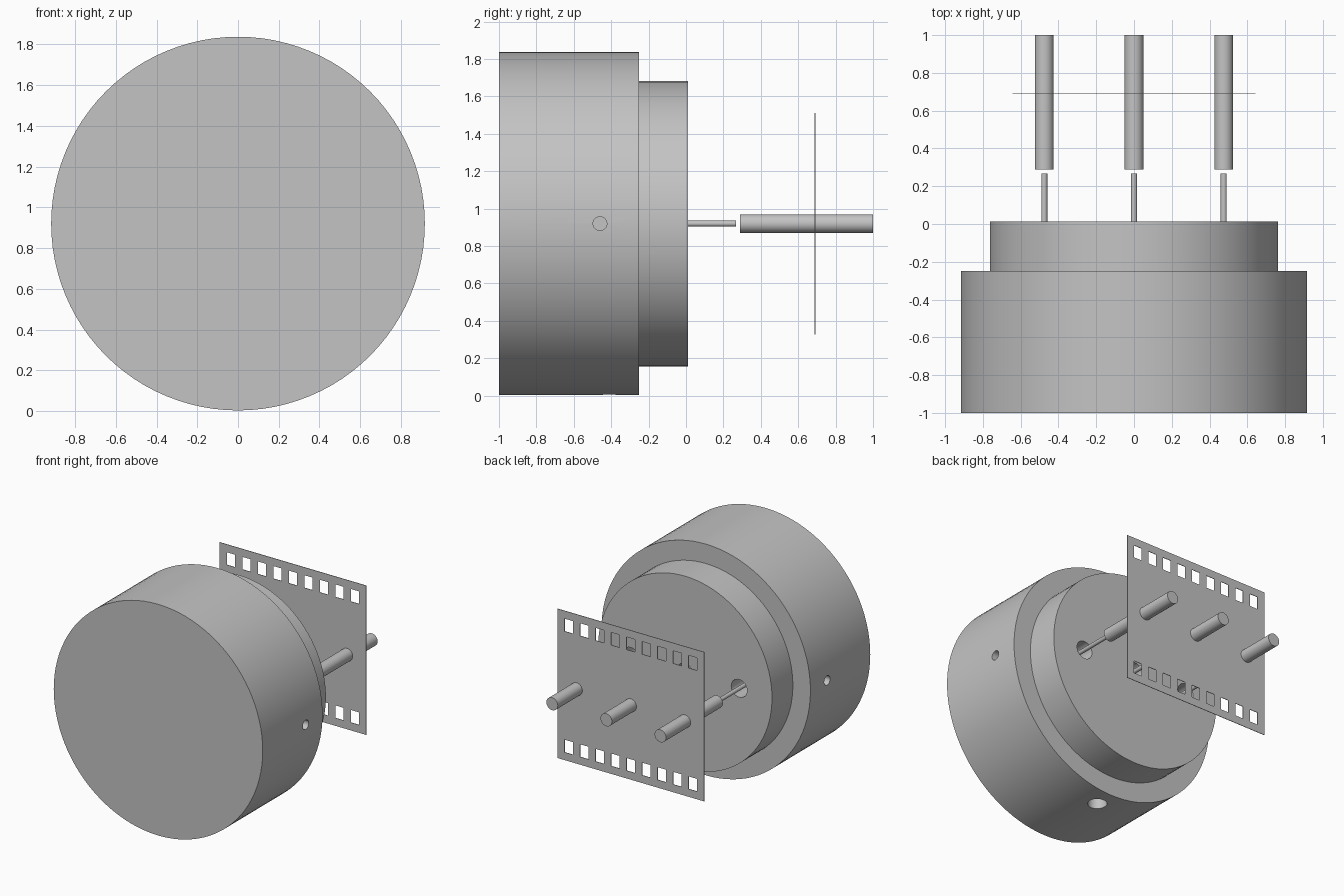
import bpy
import bmesh
from math import radians

if "Cube" in bpy.data.objects:
    bpy.data.objects.remove(bpy.data.objects["Cube"], do_unlink=True)

AXIS_Z = 0.92
ROD_X = (-0.475, 0, 0.475)

grey = bpy.data.materials.new("plain grey")
grey.use_nodes = True
grey.diffuse_color = (0.55, 0.55, 0.55, 1)
grey.node_tree.nodes["Principled BSDF"].inputs["Base Color"].default_value = grey.diffuse_color

ROTATION = {"x": (0, radians(90), 0), "y": (radians(90), 0, 0), "z": (0, 0, 0)}


def cylinder(name, radius, length, centre, axis="y", sides=32):
    bpy.ops.mesh.primitive_cylinder_add(vertices=sides, radius=radius, depth=length,
                                        location=centre, rotation=ROTATION[axis])
    obj = bpy.context.object
    obj.name = name
    obj.data.materials.append(grey)
    return obj


def along_y(name, radius, y0, y1, x=0, sides=32):
    return cylinder(name, radius, y1 - y0, (x, (y0 + y1) / 2, AXIS_Z), "y", sides)


def select(obj):
    bpy.ops.object.select_all(action="DESELECT")
    obj.select_set(True)
    bpy.context.view_layer.objects.active = obj


def drill(obj, cutters):
    for cutter in cutters:
        select(obj)
        mod = obj.modifiers.new("hole", "BOOLEAN")
        mod.operation = "DIFFERENCE"
        mod.solver = "EXACT"
        mod.object = cutter
        bpy.ops.object.modifier_apply(modifier=mod.name)
        bpy.data.objects.remove(cutter, do_unlink=True)


def smooth(obj):
    select(obj)
    bpy.ops.object.shade_smooth_by_angle(angle=radians(30))


# Main drum with a hole on each side and one underneath
housing = along_y("housing", 0.917, -1, -0.25, sides=96)
drill(housing, [cylinder("side_cutter", 0.037, 0.4, (s * 0.92, -0.46, AXIS_Z), "x")
                for s in (-1, 1)]
      + [cylinder("bottom_cutter", 0.07, 0.4, (0, -0.41, 0), "z")])
smooth(housing)

# Stepped collar with sockets for the pins
collar = along_y("collar", 0.763, -0.26, 0.012, sides=96)
drill(collar, [along_y("socket_cutter", 0.07, -0.18, 0.1, x) for x in ROD_X])
smooth(collar)

# Thin pins followed by thick rods
for side, x in zip(("right", "centre", "left"), ROD_X):
    smooth(along_y(side + "_pin", 0.016, -0.19, 0.268, x))
    smooth(along_y(side + "_rod", 0.05, 0.288, 1, x))

# Perforated strip: a grid of faces that leaves out the slots
COUNT, PITCH, SLOT_W, SLOT_H = 9, 0.136, 0.072, 0.1
xs = [-0.643]
for i in range(COUNT):
    mid = (i - (COUNT - 1) / 2) * PITCH
    xs += [mid - SLOT_W / 2, mid + SLOT_W / 2]
xs.append(0.643)
low = 0.48 - SLOT_H / 2
zs = [-0.592, -low - SLOT_H, -low, low, low + SLOT_H, 0.592]

bm = bmesh.new()
grid = [[bm.verts.new((x, 0, z)) for z in zs] for x in xs]
for i in range(len(xs) - 1):
    for j in range(len(zs) - 1):
        if i % 2 == 0 or j % 2 == 0:
            bm.faces.new((grid[i][j], grid[i + 1][j], grid[i + 1][j + 1], grid[i][j + 1]))
mesh = bpy.data.meshes.new("perforated_strip")
bm.to_mesh(mesh)
bm.free()
mesh.materials.append(grey)
strip = bpy.data.objects.new("perforated_strip", mesh)
strip.location = (0, 0.69, AXIS_Z)
bpy.context.collection.objects.link(strip)
thickness = strip.modifiers.new("thickness", "SOLIDIFY")
thickness.thickness = 0.004
thickness.offset = 0
